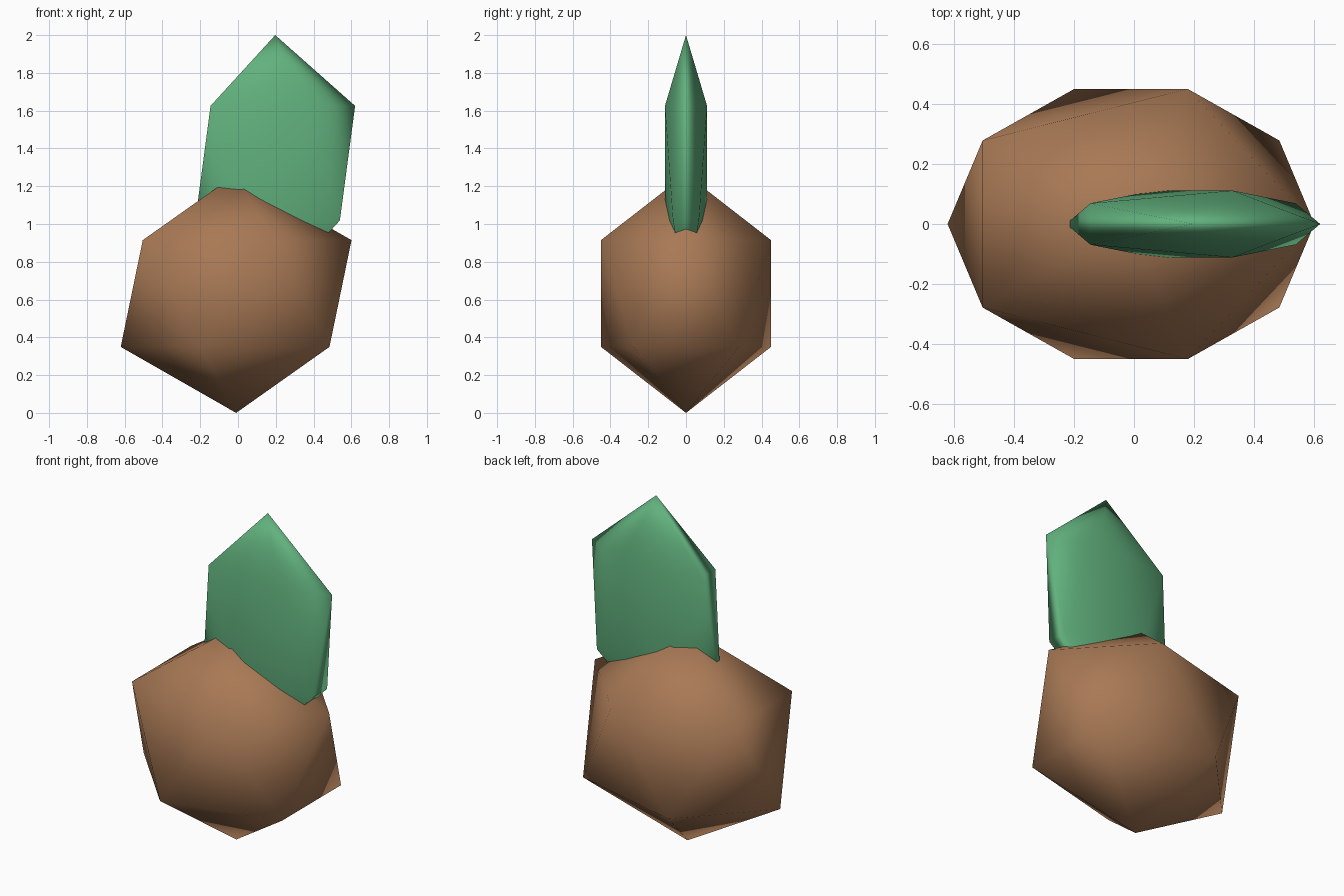
import bpy

if "Cube" in bpy.data.objects:
    bpy.data.objects.remove(bpy.data.objects["Cube"])


def material(name, colour):
    mat = bpy.data.materials.new(name)
    mat.diffuse_color = (*colour, 1.0)
    mat.use_nodes = True
    mat.node_tree.nodes["Principled BSDF"].inputs["Base Color"].default_value = mat.diffuse_color
    return mat


def blob(name, centre, radii, mat):
    """Stretched low-poly icosahedron with smooth shading."""
    bpy.ops.mesh.primitive_ico_sphere_add(subdivisions=1, radius=1, location=centre)
    obj = bpy.context.object
    obj.name = name
    obj.scale = radii
    bpy.ops.object.shade_smooth()
    obj.data.materials.append(mat)
    return obj


brown = material("earthy brown", (0.39, 0.19, 0.09))
green = material("leaf green", (0.12, 0.44, 0.205))

# Round brown body resting on its lowest point
blob("body", (-0.01, 0, 0.632), (0.683, 0.529, 0.632), brown)

# Thin upright leaf sunk into the top of the body
blob("leaf", (0.197, 0, 1.322), (0.473, 0.131, 0.678), green)
